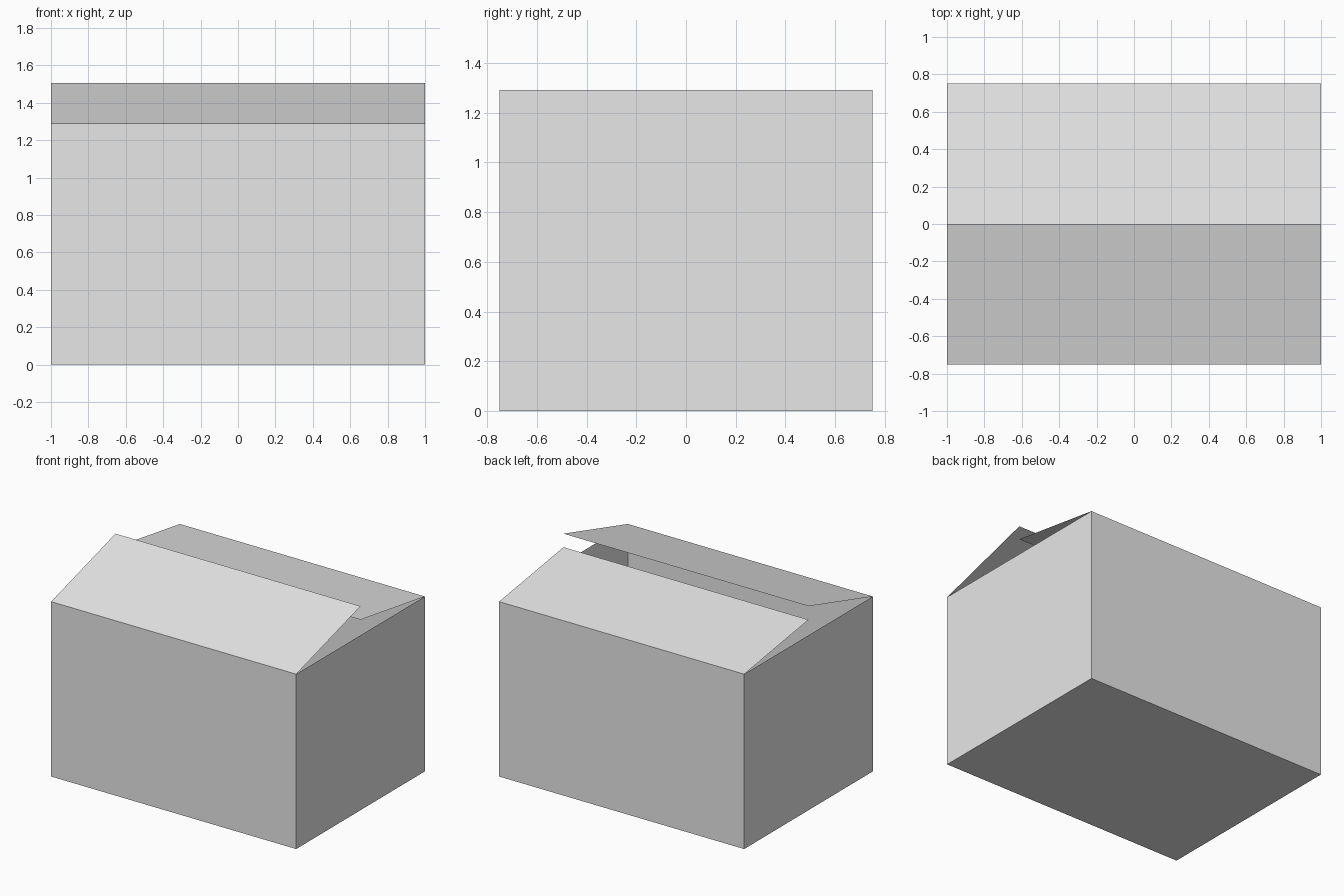
import bpy, bmesh
from mathutils import Vector

cube = bpy.data.objects.get("Cube")
if cube:
    bpy.data.objects.remove(cube, do_unlink=True)

WIDTH, DEPTH, HEIGHT = 2.0, 1.5, 1.29

# Single plain card colour
card = bpy.data.materials.new("light_grey_card")
card.use_nodes = True
grey = (0.8, 0.8, 0.8, 1)
card.diffuse_color = grey
card.node_tree.nodes["Principled BSDF"].inputs["Base Color"].default_value = grey


def add_object(name, bm):
    mesh = bpy.data.meshes.new(name)
    bm.to_mesh(mesh)
    bm.free()
    mesh.materials.append(card)
    obj = bpy.data.objects.new(name, mesh)
    bpy.context.collection.objects.link(obj)
    return obj


# Box body: thin walls and floor, open at the top
bm = bmesh.new()
bmesh.ops.create_cube(bm, size=1)
bmesh.ops.scale(bm, vec=(WIDTH, DEPTH, HEIGHT), verts=bm.verts)
bmesh.ops.translate(bm, vec=(0, 0, HEIGHT / 2), verts=bm.verts)
lid = [f for f in bm.faces if f.normal.z > 0.5]
bmesh.ops.delete(bm, geom=lid, context='FACES_ONLY')
add_object("box_body", bm)


# Flaps: thin sheets hinged on the long rims, tips raised over the middle
def add_flap(name, side, tip_height):
    bm = bmesh.new()
    hinge = [Vector((x, side * DEPTH / 2, HEIGHT)) for x in (-WIDTH / 2, WIDTH / 2)]
    tip = [Vector((x, 0, tip_height)) for x in (WIDTH / 2, -WIDTH / 2)]
    face = bm.faces.new([bm.verts.new(p) for p in hinge + tip])
    face.normal_update()
    if face.normal.z < 0:
        face.normal_flip()
    add_object(name, bm)


add_flap("front_flap", -1, 1.505)
add_flap("back_flap", 1, 1.405)
